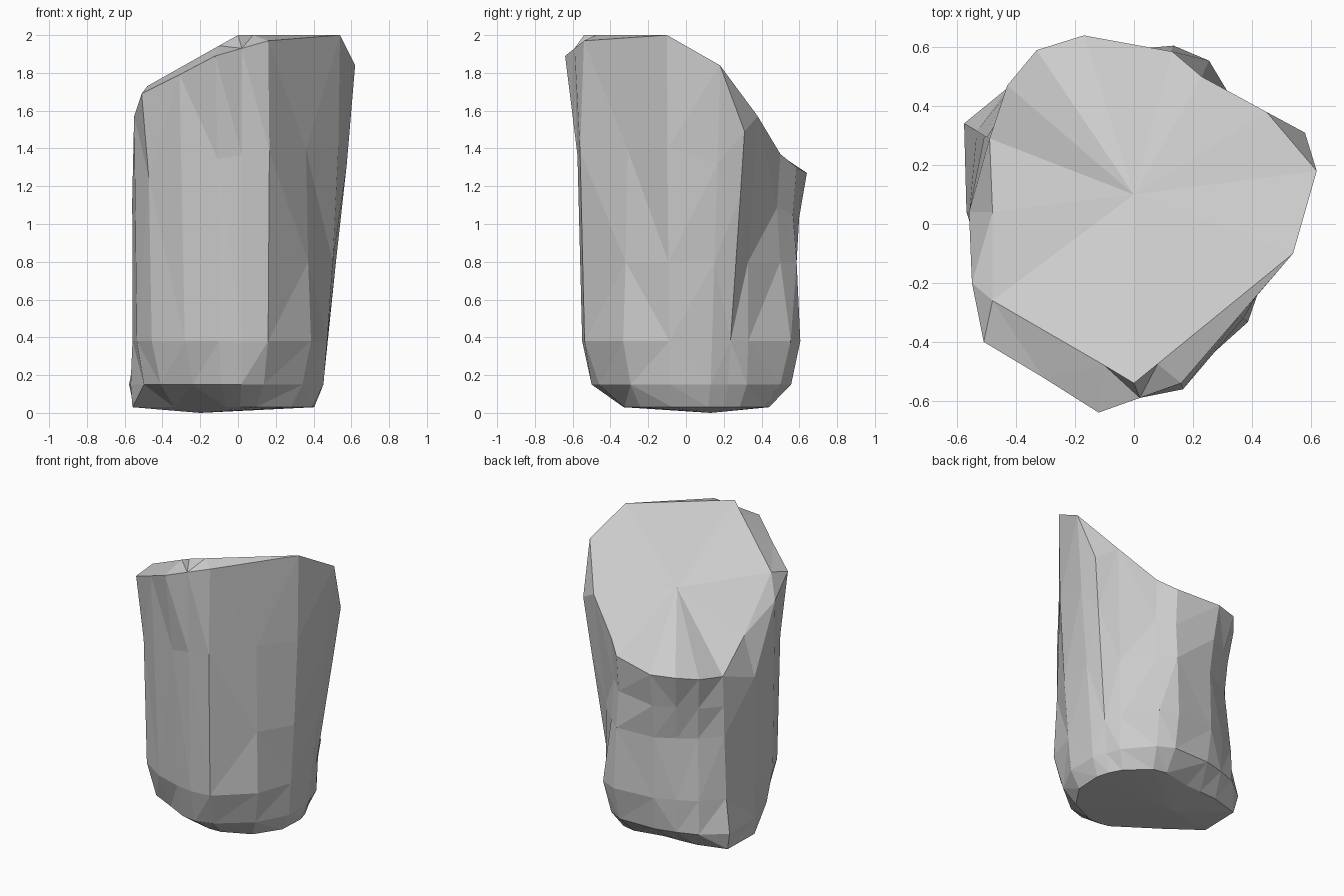
import bpy, bmesh, math

# Shoulder of the rock: (x, y, z), counter-clockwise from the right side
rim = [(.54, -.10, 2.0), (.62, .18, 1.84), (.58, .31, 1.49), (.45, .38, 1.57),
       (.23, .50, 1.37), (.13, .585, 1.30), (-.17, .64, 1.27), (-.33, .59, 1.27),
       (-.43, .47, 1.24), (-.49, .29, 1.21), (-.56, .04, 1.13), (-.55, -.20, 1.57),
       (-.51, -.40, 1.69), (-.31, -.52, 1.79), (-.12, -.64, 1.89), (.02, -.59, 1.93),
       (.16, -.54, 1.97), (.36, -.31, 1.99)]

# Places where the top face is set in from the shoulder by a bevel
crest_inset = {2: (.535, .28, 1.705), 10: (-.48, .04, 1.40), 11: (-.48, -.26, 1.73),
               12: (-.40, -.31, 1.775), 13: (-.22, -.41, 1.876), 14: (-.10, -.48, 1.944),
               15: (0, -.54, 2.0), 16: (.08, -.475, 2.0), 17: (.34, -.263, 2.0)}

# Radius below each rim point for every level, bottom to top
levels = [
    (.03, [.40, .42, .43, .44, .46, .45, .41, .45, .52, .64, .56, .36, .30, .29, .32, .33, .34, .37]),
    (.15, [.46, .47, .47, .50, .55, .57, .57, .59, .63, .67, .57, .53, .52, .47, .49, .50, .48, .45]),
    (.38, [.48, .50, .50, .51, .61, .62, .60, .60, .62, .62, .56, .57, .58, .55, .54, .55, .56, .51]),
    (.80, [.51, .54, .54, .51, .55, .60, .59, .57, .58, .59, .56, .58, .585, .56, .55, .56, .58, .49]),
    (None, [.54, .60, .61, .54, .53, .58, .62, .61, .60, .58, .56, .58, .60, .58, .58, .575, .585, .475]),
]

bm = bmesh.new()
rings = []
for z, radii in levels:
    ring = []
    for (x, y, top), r in zip(rim, radii):
        a = math.atan2(y, x)
        h = z if z is not None else (.8 + top) / 2
        ring.append(bm.verts.new((r * math.cos(a), r * math.sin(a), h)))
    rings.append(ring)
rings.append([bm.verts.new(p) for p in rim])
rings.append([bm.verts.new(crest_inset.get(i, p)) for i, p in enumerate(rim)])

# Side facets
n = len(rim)
for low, high in zip(rings, rings[1:]):
    for i in range(n):
        j = (i + 1) % n
        bm.faces.new((low[i], low[j], high[j], high[i]))

# Sloping top and nearly flat underside
crown = bm.verts.new((0, .1, 1.63))
foot = bm.verts.new((-.2, .13, 0))
for i in range(n):
    j = (i + 1) % n
    bm.faces.new((rings[-1][i], rings[-1][j], crown))
    bm.faces.new((rings[0][j], rings[0][i], foot))

# Merge nearly flat neighbours into larger facets
bmesh.ops.remove_doubles(bm, verts=bm.verts[:], dist=.001)
bmesh.ops.triangulate(bm, faces=bm.faces[:])
bmesh.ops.dissolve_limit(bm, angle_limit=math.radians(6), verts=bm.verts[:], edges=bm.edges[:])
bmesh.ops.triangulate(bm, faces=bm.faces[:])
bmesh.ops.recalc_face_normals(bm, faces=bm.faces[:])

mesh = bpy.data.meshes.new("rock")
bm.to_mesh(mesh)
bm.free()
bpy.context.collection.objects.link(bpy.data.objects.new("rock", mesh))
